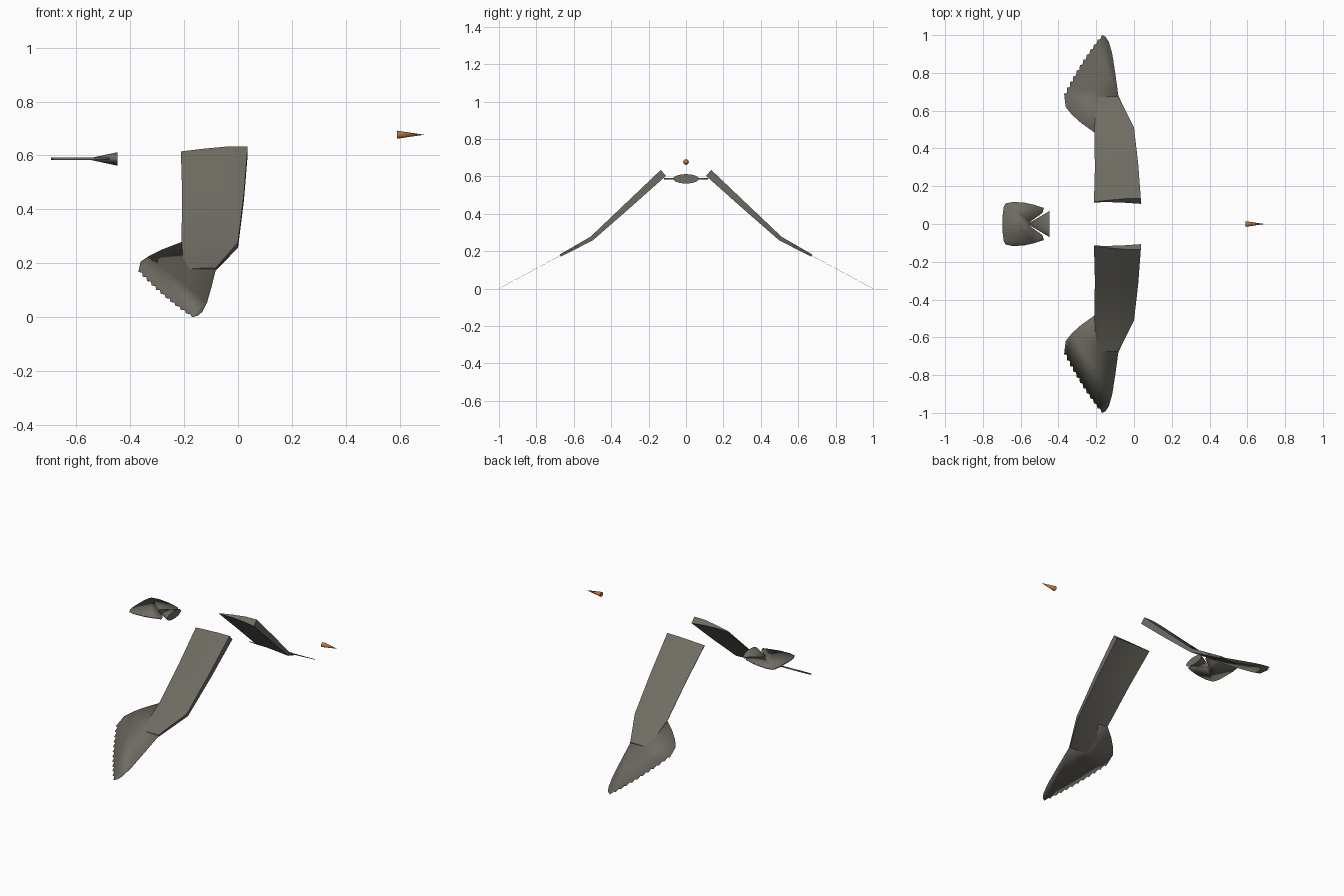
import bpy, bmesh, math
from mathutils import Matrix, Vector

if "Cube" in bpy.data.objects:
    bpy.data.objects.remove(bpy.data.objects["Cube"])


def material(name, rgb):
    m = bpy.data.materials.new(name)
    m.use_nodes = True
    m.diffuse_color = (*rgb, 1)
    m.node_tree.nodes["Principled BSDF"].inputs["Base Color"].default_value = (*rgb, 1)
    return m


GREY = material("feather grey brown", (0.16, 0.15, 0.125))
ORANGE = material("beak orange", (0.56, 0.19, 0.05))


def finish(name, bm, mat, mirror=False, thickness=0, closed=True):
    if closed:
        bmesh.ops.recalc_face_normals(bm, faces=bm.faces)
    mesh = bpy.data.meshes.new(name)
    bm.to_mesh(mesh)
    bm.free()
    mesh.materials.append(mat)
    ob = bpy.data.objects.new(name, mesh)
    bpy.context.collection.objects.link(ob)
    if thickness:
        mod = ob.modifiers.new("thickness", "SOLIDIFY")
        mod.thickness, mod.offset = thickness, 0
    if mirror:
        mod = ob.modifiers.new("mirror", "MIRROR")
        mod.use_axis = (False, True, False)
        mod.use_mirror_merge = False
    bpy.ops.object.select_all(action="DESELECT")
    ob.select_set(True)
    bpy.context.view_layer.objects.active = ob
    bpy.ops.object.shade_smooth_by_angle(angle=math.radians(35))
    return ob


def wing_z(y):
    """Height of the wing's middle surface: steep inside, shallower past the wrist."""
    return 0.27 - (0.92 if y < 0.5 else 0.54) * (y - 0.5)


# Wing arm: a wedge section lofted from shoulder past the wrist
section = [(0, -0.005), (0.35, 0.009), (0.7, 0.02), (1, 0.021),
           (1, -0.021), (0.7, -0.013), (0.35, -0.008), (0, -0.009)]
# trailing x, y, leading x, y, thickness scale
stations = [(-0.212, 0.121, 0.036, 0.121, 1), (-0.207, 0.3, 0.022, 0.31, 0.8),
            (-0.21, 0.48, 0, 0.505, 0.55), (-0.2, 0.67, -0.083, 0.672, 0.3)]
bm = bmesh.new()
rings = []
for xt, yt, xl, yl, scale in stations:
    ring = []
    for f, off in section:
        x, y = xt + (xl - xt) * f, yt + (yl - yt) * f
        normal = Vector((0, 0.68, 0.735)) if y < 0.45 else Vector((0, 0.5, 0.866))
        ring.append(bm.verts.new(Vector((x, y, wing_z(y))) + normal * off * scale))
    rings.append(ring)
for a, b in zip(rings, rings[1:]):
    for i in range(len(a)):
        j = (i + 1) % len(a)
        bm.faces.new((a[i], a[j], b[j], b[i]))
bm.faces.new(rings[0])
bm.faces.new(rings[-1])
finish("wing_arms", bm, GREY, mirror=True)

# Wing hand: thin feather sheet with a stepped trailing edge
outline = [(-0.005, 0.51), (-0.083, 0.68), (-0.098, 0.79), (-0.115, 0.9),
           (-0.133, 0.965), (-0.15, 0.99), (-0.17, 1.0)]
tip, bend, heel = Vector((-0.17, 1.0)), Vector((-0.28, 0.865)), Vector((-0.367, 0.69))
teeth = 11
for i in range(1, teeth + 1):
    t = i / teeth
    p = tip * (1 - t) ** 2 + bend * 2 * t * (1 - t) + heel * t * t
    outline += [(p.x + 0.011, p.y + 0.003), (p.x - 0.003, p.y)]
outline += [(-0.362, 0.62), (-0.33, 0.58), (-0.28, 0.535), (-0.21, 0.485)]
bm = bmesh.new()
face = bm.faces.new([bm.verts.new((x, y, 0.27 - 0.54 * (y - 0.5))) for x, y in outline])
if face.normal.z < 0:
    face.normal_flip()
finish("wing_feathers", bm, GREY, mirror=True, thickness=0.001, closed=False)

# Tail fan: rounded slab notched around the tail root
half = [(-0.55, 0.012), (-0.485, 0.058), (-0.477, 0.085), (-0.53, 0.102), (-0.58, 0.113),
        (-0.64, 0.117), (-0.68, 0.109), (-0.69, 0.09), (-0.695, 0.05)]
bm = bmesh.new()
loop = half + [(x, -y) for x, y in reversed(half)]
bm.faces.new([bm.verts.new((x, y, 0.587)) for x, y in loop])
finish("tail_fan", bm, GREY, thickness=0.009)


def cone(name, mat, base_x, tip_x, z, ry, rz, sides):
    bm = bmesh.new()
    turn = Matrix.Rotation(math.radians(90), 4, "Y")
    bmesh.ops.create_cone(bm, cap_ends=True, segments=sides, radius1=1, radius2=0,
                          depth=1, matrix=turn)
    for v in bm.verts:
        v.co = (base_x + (v.co.x + 0.5) * (tip_x - base_x), v.co.y * ry, z + v.co.z * rz)
    finish(name, bm, mat)


# Tail root and beak
cone("tail_root", GREY, -0.447, -0.565, 0.587, 0.069, 0.025, 24)
cone("beak", ORANGE, 0.59, 0.692, 0.677, 0.015, 0.015, 16)
